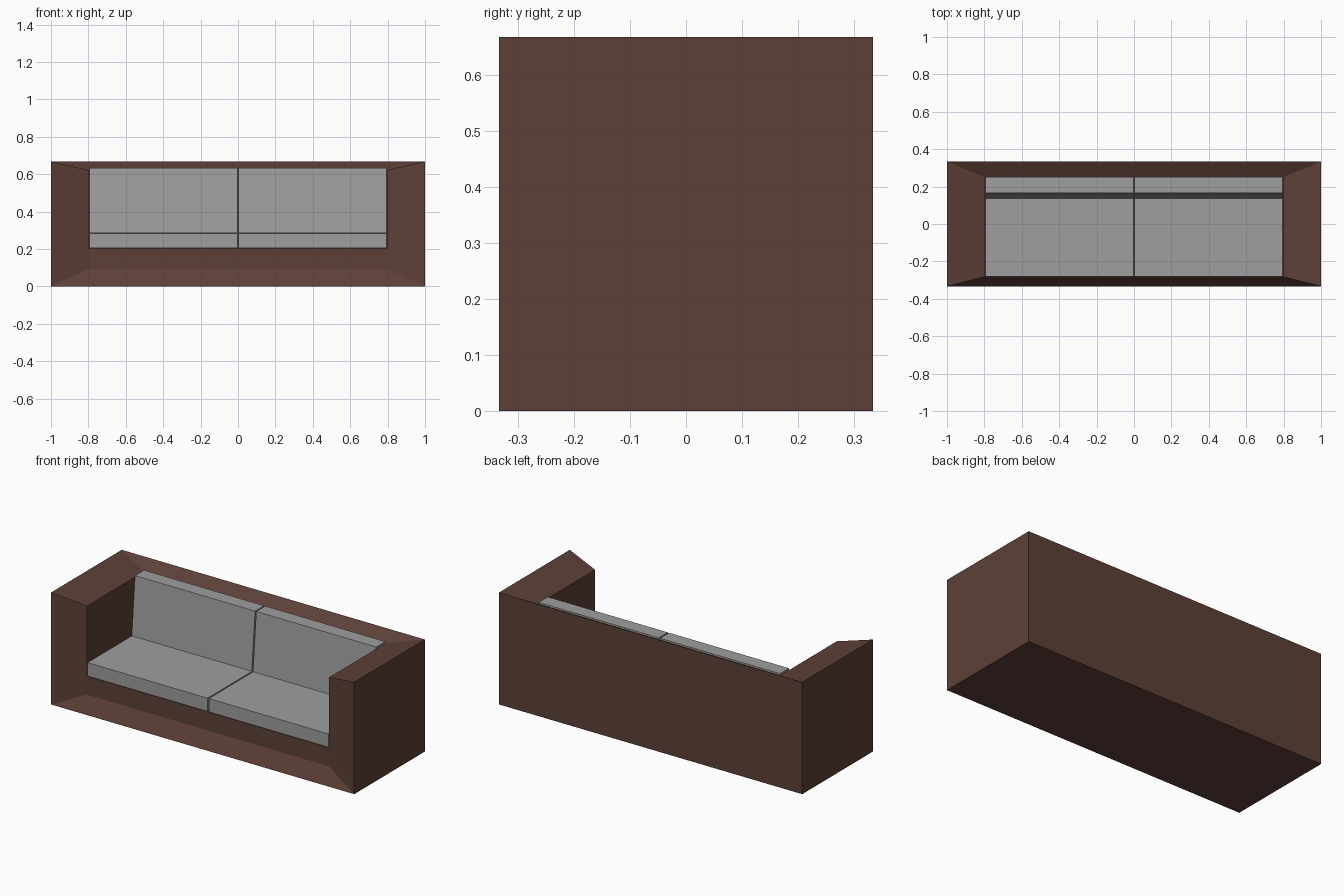
import bpy, bmesh

if "Cube" in bpy.data.objects:
    bpy.data.objects.remove(bpy.data.objects["Cube"])

def material(name, rgb):
    m = bpy.data.materials.new(name)
    m.diffuse_color = (*rgb, 1.0)
    m.use_nodes = True
    m.node_tree.nodes["Principled BSDF"].inputs["Base Color"].default_value = m.diffuse_color
    return m

brown = material("brown_frame", (0.1095, 0.0513, 0.0382))
grey = material("grey_fabric", (0.342, 0.342, 0.342))

def make_object(name, bm, mat):
    bmesh.ops.recalc_face_normals(bm, faces=bm.faces)
    me = bpy.data.meshes.new(name)
    bm.to_mesh(me)
    bm.free()
    me.materials.append(mat)
    ob = bpy.data.objects.new(name, me)
    bpy.context.collection.objects.link(ob)
    return ob

def prism(name, profile, x0, x1, mat):
    """Extrude a (y, z) profile from x0 to x1."""
    bm = bmesh.new()
    face = bm.faces.new([bm.verts.new((x0, y, z)) for y, z in profile])
    ext = bmesh.ops.extrude_face_region(bm, geom=[face])
    moved = [v for v in ext["geom"] if isinstance(v, bmesh.types.BMVert)]
    bmesh.ops.translate(bm, verts=moved, vec=(x1 - x0, 0, 0))
    return make_object(name, bm, mat)

# Frame dimensions
W, D, H = 1.0, 0.3333, 0.667          # outer half width, half depth, height
IX, FY, BY = 0.797, -0.282, 0.25      # inner arm, recessed front, inner back
LIP, SEAT, RIM = 0.092, 0.203, 0.622  # top of lower bevel, seat deck, inner rim

# Frame: two halves of a box with mitred slopes around the seat opening
bm = bmesh.new()
for s in (-1, 1):
    pts = {
        "fb": (s*W, -D, 0), "ft": (s*W, -D, H), "bb": (s*W, D, 0), "bt": (s*W, D, H),
        "lip": (s*IX, FY, LIP), "deck_f": (s*IX, FY, SEAT), "rim_f": (s*IX, FY, RIM),
        "rim_b": (s*IX, BY, RIM), "deck_b": (s*IX, BY, SEAT),
    }
    v = {k: bm.verts.new(p) for k, p in pts.items()}
    for loop in ("fb ft bt bb",                   # outer side
                 "fb lip deck_f rim_f ft",        # arm front
                 "ft rim_f rim_b bt",             # arm top
                 "deck_f deck_b rim_b rim_f"):    # arm inside
        bm.faces.new([v[k] for k in loop.split()])
    if s == -1:
        left = v
# Strips joining the halves: base bevel, base front, deck, back rest, back top, back, underside
ring = "fb lip deck_f deck_b rim_b bt bb fb".split()
for a, b in zip(ring, ring[1:]):
    bm.faces.new([left[a], left[b], v[b], v[a]])
make_object("sofa_frame", bm, brown)

# Cushions: one seat and one leaning back cushion per side
seat = [(-0.281, 0.205), (0.249, 0.205), (0.249, 0.284), (-0.281, 0.284)]
back = [(0.135, 0.285), (0.251, 0.285), (0.251, 0.632), (0.166, 0.632)]
for side, x0, x1 in (("left", -0.795, -0.004), ("right", 0.004, 0.795)):
    prism(f"seat_cushion_{side}", seat, x0, x1, grey)
    prism(f"back_cushion_{side}", back, x0, x1, grey)
